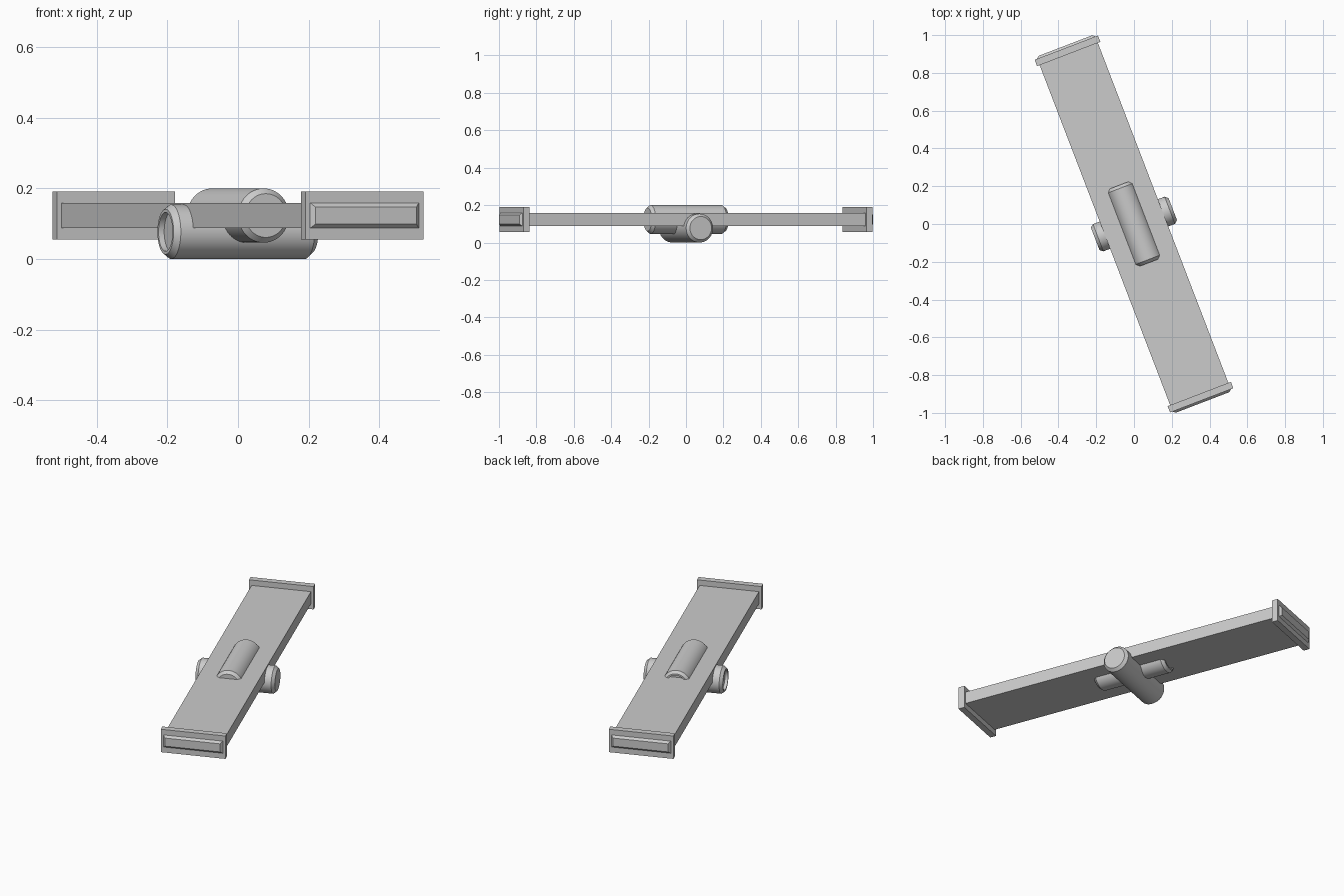
import bpy, bmesh, math
from mathutils import Matrix, Vector

if "Cube" in bpy.data.objects:
    bpy.data.objects.remove(bpy.data.objects["Cube"])

YAW = math.radians(21)
TURN = Matrix.Rotation(YAW, 4, 'Z')


def finish(bm, name, matrix, smooth=False):
    bmesh.ops.recalc_face_normals(bm, faces=bm.faces)
    bm.transform(matrix)
    mesh = bpy.data.meshes.new(name)
    bm.to_mesh(mesh)
    bm.free()
    ob = bpy.data.objects.new(name, mesh)
    bpy.context.collection.objects.link(ob)
    if smooth:
        bpy.ops.object.select_all(action='DESELECT')
        ob.select_set(True)
        bpy.context.view_layer.objects.active = ob
        bpy.ops.object.shade_smooth_by_angle(angle=math.radians(30))
    return ob


def box(name, size, center):
    bm = bmesh.new()
    bmesh.ops.create_cube(bm, size=1)
    bm.transform(Matrix.Translation(center) @ Matrix.Diagonal((*size, 1)))
    return finish(bm, name, TURN)


def roller(name, profile, matrix, sides=48):
    """Spin a (radius, height) profile about z; both ends closed by n-gons."""
    bm = bmesh.new()
    rings = [[bm.verts.new((r * math.cos(a), r * math.sin(a), h))
              for a in (2 * math.pi * i / sides for i in range(sides))]
             for r, h in profile]
    for low, high in zip(rings, rings[1:]):
        for i in range(sides):
            j = (i + 1) % sides
            bm.faces.new((low[i], low[j], high[j], high[i]))
    bm.faces.new(rings[0][::-1])
    bm.faces.new(rings[-1])
    return finish(bm, name, matrix, smooth=True)


# Long plank with chamfered ends that poke through the end caps
bm = bmesh.new()
hw, hh, c = 0.165, 0.036, 0.012
sections = [(-1.012, c), (-1.0, 0), (1.0, 0), (1.012, c)]
loops = [[bm.verts.new((sx * (hw - k), y, sz * (hh - k)))
          for sx, sz in ((-1, -1), (1, -1), (1, 1), (-1, 1))] for y, k in sections]
for a, b in zip(loops, loops[1:]):
    for i in range(4):
        j = (i + 1) % 4
        bm.faces.new((a[i], a[j], b[j], b[i]))
bm.faces.new(loops[0])
bm.faces.new(loops[-1])
finish(bm, "plank", TURN @ Matrix.Translation((0, 0, 0.123)))

# End caps
for name, s in (("front_end_cap", -1), ("back_end_cap", 1)):
    box(name, (0.359, 0.036, 0.136), Vector((0, s * 0.982, 0.123)))

# Two crossed rollers: one flat chamfered end, one end with a shallow recess
R = 0.077
profile = [(0.062, -0.22), (R, -0.203), (R, 0.203), (0.064, 0.22),
           (0.055, 0.22), (0.055, 0.203)]
roller("upper_roller", profile,
       TURN @ Matrix.Translation((0, 0, 0.123)) @ Matrix.Rotation(-math.pi / 2, 4, 'X'))
roller("lower_roller", profile,
       TURN @ Matrix.Translation((0, 0, R)) @ Matrix.Rotation(-math.pi / 2, 4, 'Y'))
